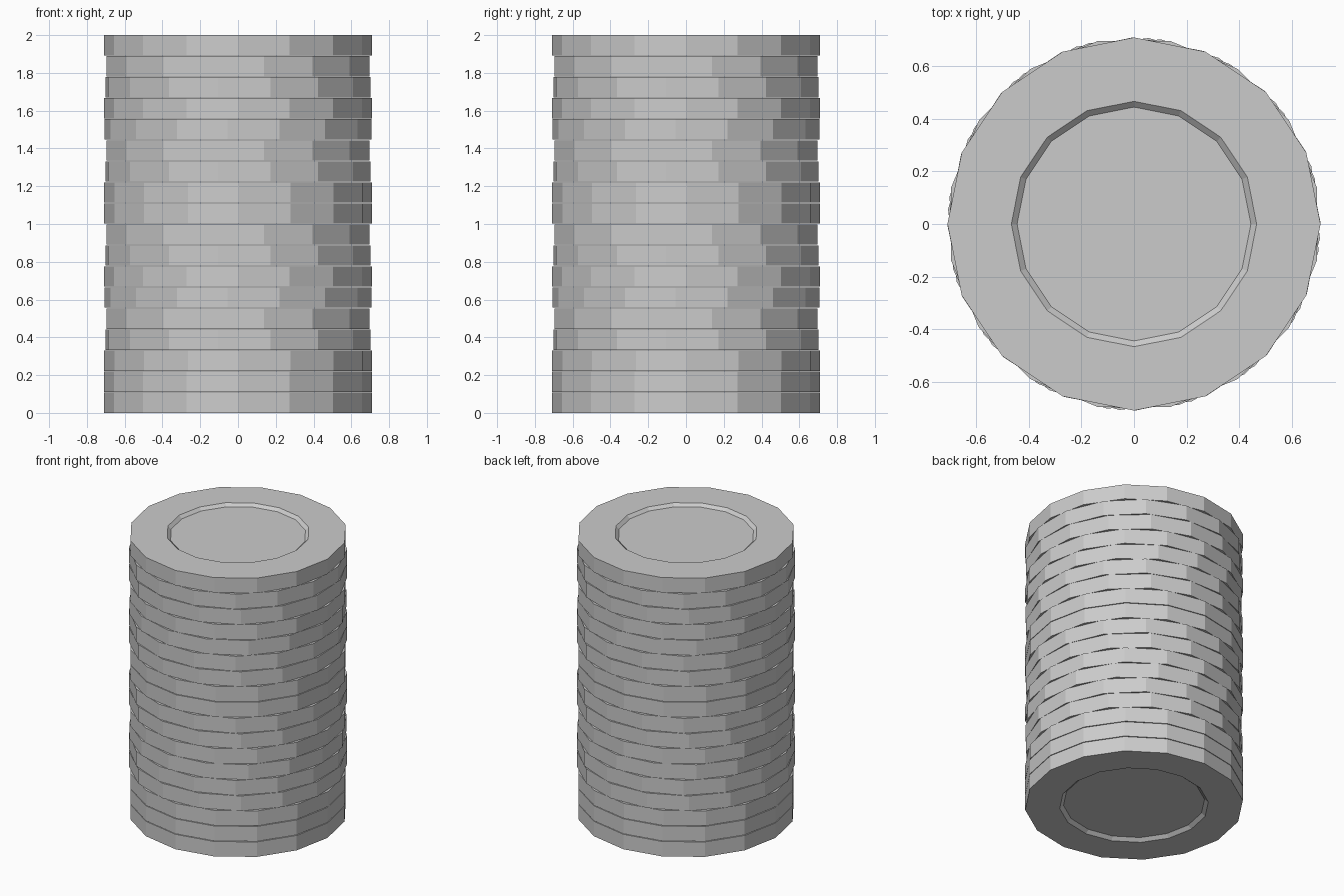
import bpy, bmesh
from math import sin, cos, pi, radians

if "Cube" in bpy.data.objects:
    bpy.data.objects.remove(bpy.data.objects["Cube"])

SIDES = 16
THICK = 0.107
TURNS = [0, 0, 0.5, 14, 11.25, 18, 0, 14, 11.25,
         0.5, 0.5, 14, 11.25, 18, 0, 14, 11.25, 0]   # bottom to top, degrees
PITCH = (2 - THICK) / (len(TURNS) - 1)

# Disc profile (radius, z): sunken centre below, rim, sunken centre above
PROFILE = [(0.46, 0.022), (0.485, 0), (0.71, 0),
           (0.71, THICK), (0.467, THICK), (0.445, THICK - 0.02)]


def make_disc_mesh():
    bm = bmesh.new()
    rings = [[bm.verts.new((r * cos(2 * pi * i / SIDES), r * sin(2 * pi * i / SIDES), z))
              for i in range(SIDES)] for r, z in PROFILE]
    for a, b in zip(rings, rings[1:]):
        for i in range(SIDES):
            j = (i + 1) % SIDES
            bm.faces.new((a[i], a[j], b[j], b[i]))
    bm.faces.new(rings[0][::-1])
    bm.faces.new(rings[-1])
    bmesh.ops.recalc_face_normals(bm, faces=bm.faces)
    mesh = bpy.data.meshes.new("disc")
    bm.to_mesh(mesh)
    bm.free()
    return mesh


# Stack of slightly twisted discs sharing one mesh
disc = make_disc_mesh()
for n, turn in enumerate(TURNS):
    ob = bpy.data.objects.new(f"disc_{n + 1:02d}", disc)
    ob.location.z = n * PITCH
    ob.rotation_euler.z = radians(turn)
    bpy.context.collection.objects.link(ob)
